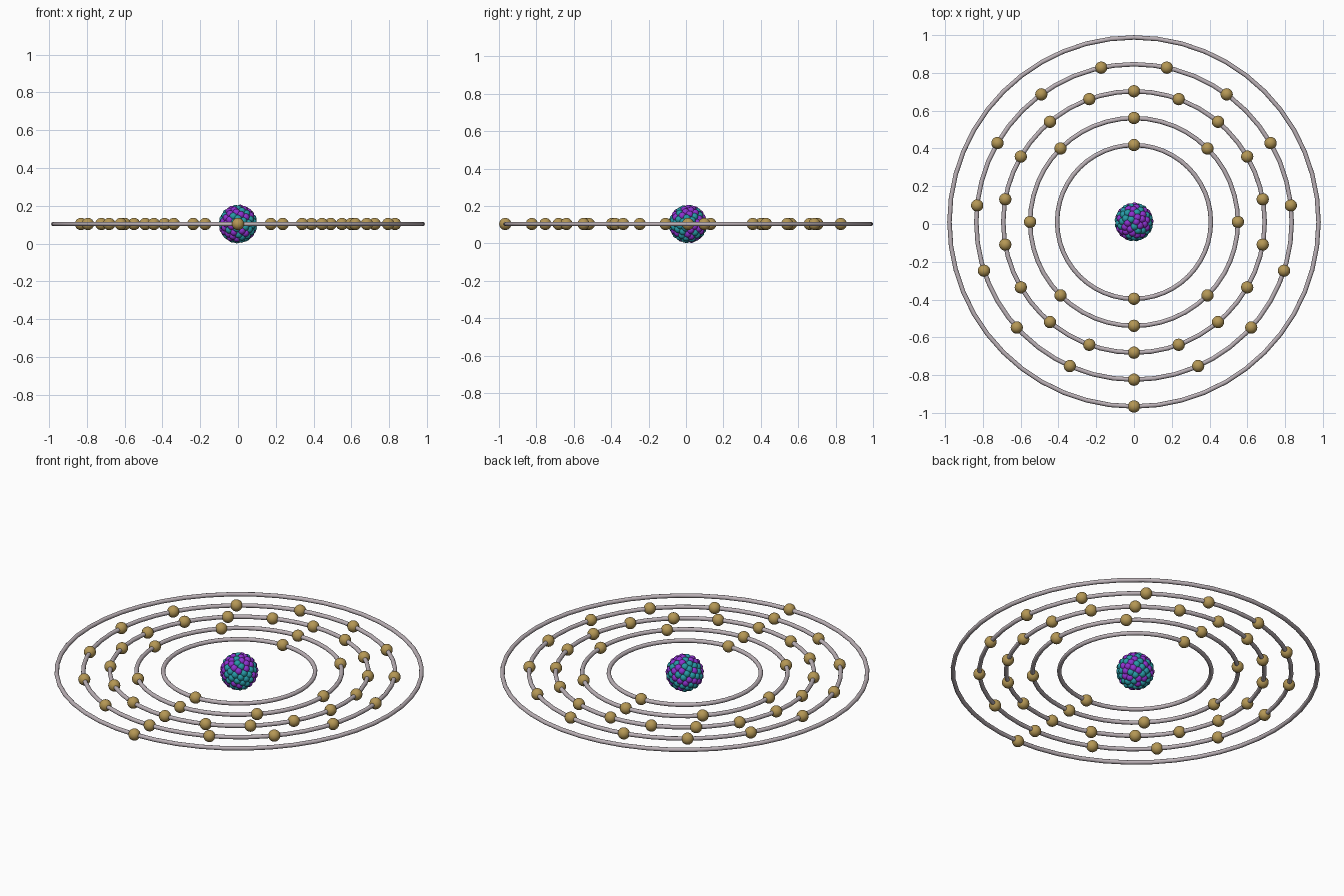
import bpy, bmesh, math, random
from mathutils import Matrix, Vector

if "Cube" in bpy.data.objects:
    bpy.data.objects.remove(bpy.data.objects["Cube"])

random.seed(44)
CENTRE = Vector((0, 0.0108, 0.1035))
RADII = [0.407, 0.550, 0.692, 0.835, 0.977]
COUNTS = [2, 8, 18, 15, 1]


def material(name, rgb):
    m = bpy.data.materials.new(name)
    m.diffuse_color = (*rgb, 1)
    m.use_nodes = True
    m.node_tree.nodes["Principled BSDF"].inputs["Base Color"].default_value = m.diffuse_color
    return m


GREY = material("ring_grey", (0.50, 0.44, 0.47))
GOLD = material("electron_gold", (0.46, 0.31, 0.09))
TEAL = material("neutron_teal", (0.02, 0.32, 0.38))
PURPLE = material("proton_purple", (0.27, 0.03, 0.62))


def balls(name, points, radius, mat, u=20, v=12):
    """One smooth object holding a sphere at every point."""
    bm = bmesh.new()
    for p in points:
        bmesh.ops.create_uvsphere(bm, u_segments=u, v_segments=v, radius=radius,
                                  matrix=Matrix.Translation(p))
    for f in bm.faces:
        f.smooth = True
    mesh = bpy.data.meshes.new(name)
    bm.to_mesh(mesh)
    bm.free()
    mesh.materials.append(mat)
    ob = bpy.data.objects.new(name, mesh)
    ob.location = CENTRE
    bpy.context.collection.objects.link(ob)


# Orbit rings with evenly spaced electrons, counted from the front (-y)
for i, (radius, count) in enumerate(zip(RADII, COUNTS), 1):
    bpy.ops.mesh.primitive_torus_add(major_radius=radius, minor_radius=0.0118,
                                     major_segments=48, minor_segments=12,
                                     location=CENTRE)
    ring = bpy.context.object
    ring.name = f"orbit_ring_{i}"
    ring.data.materials.append(GREY)
    bpy.ops.object.shade_smooth_by_angle(angle=math.radians(40))
    angles = [-math.pi / 2 + k * math.tau / count for k in range(count)]
    balls(f"electrons_{i}",
          [Vector((radius * math.cos(a), radius * math.sin(a), 0)) for a in angles],
          0.0325, GOLD)

# Nucleus: a packed shell of small balls, randomly split in two colours
N, SHELL, BALL = 110, 0.083, 0.0203
protons, neutrons = [], []
for k in range(N):
    z = 1 - (2 * k + 1) / N
    a = k * math.pi * (3 - math.sqrt(5))
    s = math.sqrt(1 - z * z)
    p = Vector((s * math.cos(a), s * math.sin(a), z)) * SHELL
    (protons if random.random() < 0.42 else neutrons).append(p)
balls("protons", protons, BALL, PURPLE, 16, 10)
balls("neutrons", neutrons, BALL, TEAL, 16, 10)
